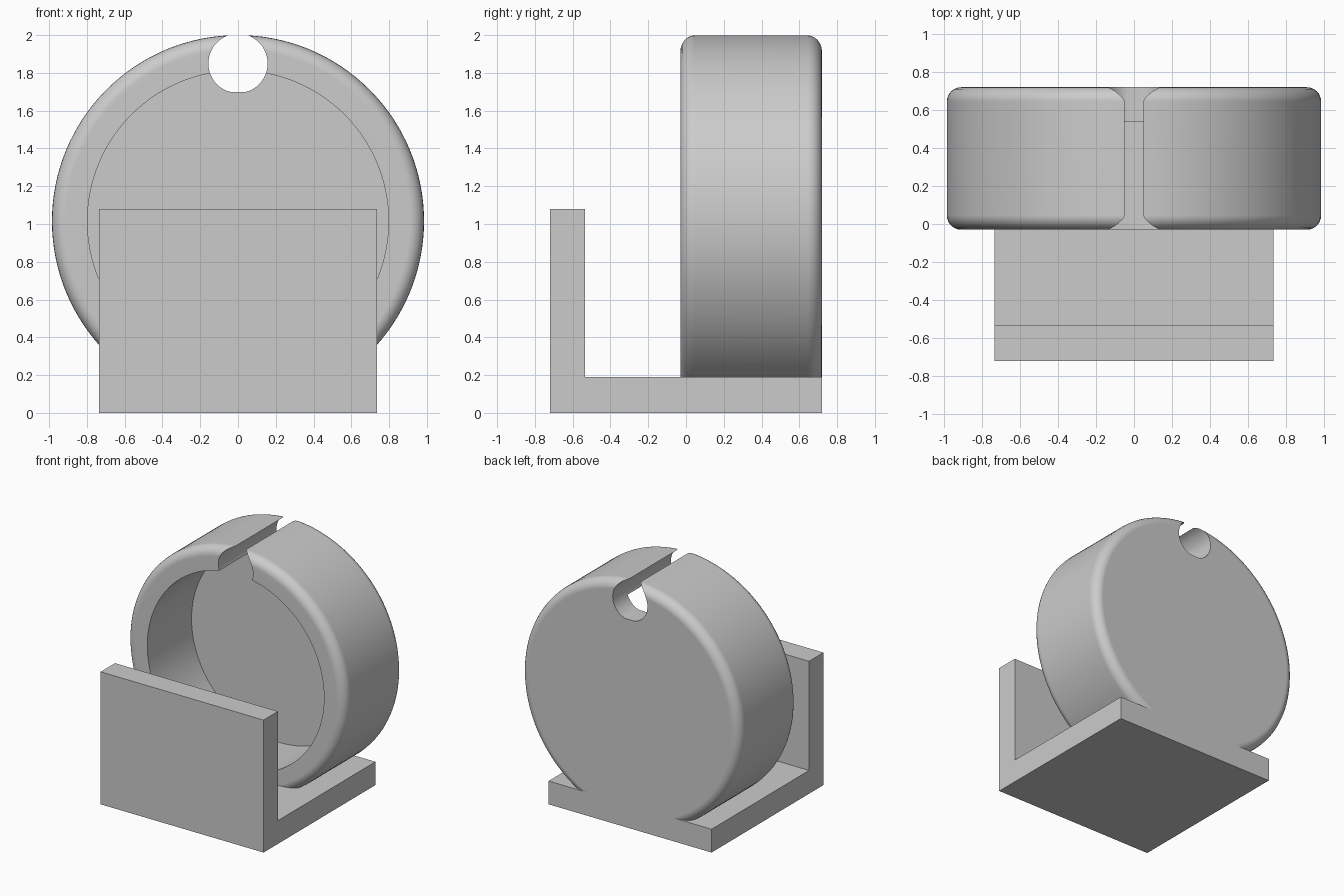
import bpy, bmesh
from math import sin, cos, pi

if "Cube" in bpy.data.objects:
    bpy.data.objects.remove(bpy.data.objects["Cube"])

CUP_Z, CUP_R, BORE_R = 1.015, 0.985, 0.797
FRONT, BACK, FLOOR, FILLET = -0.03, 0.72, 0.54, 0.075


def make_object(name, rings):
    """Join successive rings of points with quads and cap both ends."""
    bm = bmesh.new()
    loops = [[bm.verts.new(p) for p in ring] for ring in rings]
    n = len(loops[0])
    for a, b in zip(loops, loops[1:]):
        for i in range(n):
            j = (i + 1) % n
            bm.faces.new((a[i], a[j], b[j], b[i]))
    bm.faces.new(loops[0])
    bm.faces.new(loops[-1])
    bmesh.ops.recalc_face_normals(bm, faces=bm.faces)
    mesh = bpy.data.meshes.new(name)
    bm.to_mesh(mesh)
    bm.free()
    obj = bpy.data.objects.new(name, mesh)
    bpy.context.collection.objects.link(obj)
    return obj


def combine(target, other, operation):
    """Apply an exact boolean and discard the helper."""
    other.hide_render = True
    mod = target.modifiers.new(operation.lower(), 'BOOLEAN')
    mod.object, mod.operation, mod.solver = other, operation, 'EXACT'
    bpy.context.view_layer.objects.active = target
    bpy.ops.object.modifier_apply(modifier=mod.name)
    bpy.data.objects.remove(other)


def circle(r, y, z, n):
    return [(r * cos(2 * pi * i / n), y, z + r * sin(2 * pi * i / n)) for i in range(n)]


# Round cup lying on its side: rounded outer rims, open front, closed back
arc = [i * pi / 12 for i in range(7)]
profile = [(CUP_R - FILLET + FILLET * sin(a), BACK - FILLET + FILLET * cos(a)) for a in arc]
profile += [(CUP_R - FILLET + FILLET * cos(a), FRONT + FILLET - FILLET * sin(a)) for a in arc]
profile += [(BORE_R, FRONT), (BORE_R, FLOOR)]
cup = make_object("cup_holder", [circle(r, y, CUP_Z, 128) for r, y in profile])

# Round cable slot through the top, with a small flat at its bottom
slot = make_object("slot_cutter", [
    [(x, y, max(z, 1.70)) for x, _, z in circle(0.157, 0, 1.85, 48)] for y in (-0.3, 1.0)])
combine(cup, slot, 'DIFFERENCE')

# L-shaped base with upright front plate
side = [(-0.72, 0), (0.72, 0), (0.72, 0.19), (-0.535, 0.19), (-0.535, 1.08), (-0.72, 1.08)]
base = make_object("base", [[(x, y, z) for y, z in side] for x in (-0.735, 0.735)])
combine(cup, base, 'UNION')

# Smooth curved surfaces, crisp edges
bpy.ops.object.select_all(action='DESELECT')
cup.select_set(True)
bpy.context.view_layer.objects.active = cup
bpy.ops.object.shade_smooth_by_angle(angle=pi / 6)
weighted = cup.modifiers.new("weighted_normals", 'WEIGHTED_NORMAL')
weighted.keep_sharp = True
